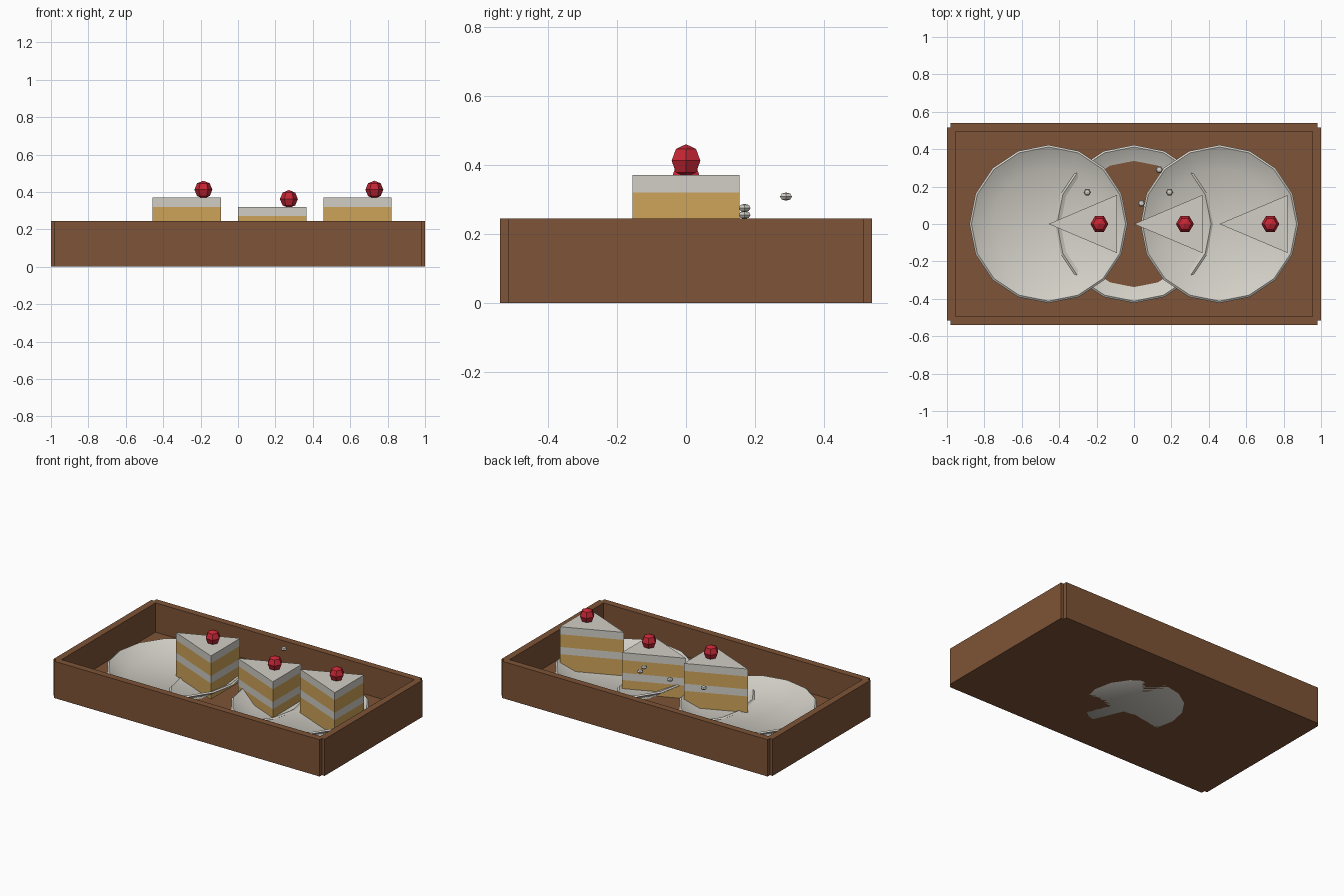
import bpy, bmesh, math
from mathutils import Matrix

if "Cube" in bpy.data.objects:
    bpy.data.objects.remove(bpy.data.objects["Cube"])


def material(name, rgb):
    m = bpy.data.materials.new(name)
    m.diffuse_color = (*rgb, 1)
    m.use_nodes = True
    m.node_tree.nodes["Principled BSDF"].inputs["Base Color"].default_value = m.diffuse_color
    return m


WOOD = material("brown_wood", (0.21, 0.088, 0.038))
CREAM = material("cream_white", (0.64, 0.62, 0.56))
SPONGE = material("golden_sponge", (0.62, 0.37, 0.10))
CHERRY = material("cherry_red", (0.56, 0.02, 0.035))


def finish(name, bm, mats):
    bmesh.ops.recalc_face_normals(bm, faces=bm.faces)
    me = bpy.data.meshes.new(name)
    bm.to_mesh(me)
    bm.free()
    for m in mats:
        me.materials.append(m)
    ob = bpy.data.objects.new(name, me)
    bpy.context.collection.objects.link(ob)
    return ob


def box(name, x0, x1, y0, y1, z0, z1):
    bm = bmesh.new()
    bmesh.ops.create_cube(bm, size=1)
    for v in bm.verts:
        v.co = ((x0 + x1) / 2 + v.co.x * (x1 - x0),
                (y0 + y1) / 2 + v.co.y * (y1 - y0),
                (z0 + z1) / 2 + v.co.z * (z1 - z0))
    return finish(name, bm, [WOOD])


def plate(name, x, z, sides=16):
    # Closed profile (radius, height) revolved into a shallow dish
    profile = [(0, 0), (0.30, 0), (0.4225, 0.083), (0.412, 0.09), (0.30, 0.03), (0, 0.03)]
    bm = bmesh.new()
    vs = [bm.verts.new((x + r, 0, z + h)) for r, h in profile]
    edges = [bm.edges.new(p) for p in zip(vs, vs[1:])]
    bmesh.ops.spin(bm, geom=vs + edges, cent=(x, 0, 0), axis=(0, 0, 1),
                   angle=math.tau, steps=sides, use_duplicate=False)
    bmesh.ops.remove_doubles(bm, verts=bm.verts, dist=1e-4)
    ob = finish(name, bm, [CREAM])
    bpy.context.view_layer.objects.active = ob
    ob.select_set(True)
    bpy.ops.object.shade_smooth_by_angle(angle=math.radians(35))
    ob.select_set(False)


def cake_slice(name, x, top):
    # Wedge cut into stacked sponge and cream layers
    levels = [top - 0.29, top - 0.183, top - 0.135, top - 0.05, top]
    outline = [(x, 0), (x + 0.365, -0.155), (x + 0.365, 0.155)]
    bm = bmesh.new()
    rings = [[bm.verts.new((px, py, z)) for px, py in outline] for z in levels]
    bm.faces.new(rings[0])
    for layer, (a, b) in enumerate(zip(rings, rings[1:])):
        for i in range(3):
            j = (i + 1) % 3
            f = bm.faces.new((a[i], a[j], b[j], b[i]))
            f.material_index = layer % 2
    bm.faces.new(rings[-1]).material_index = 1
    finish(name, bm, [SPONGE, CREAM])


def ball(name, loc, radius, squash, rings, mat):
    # Six-sided ball with a point towards the back
    bm = bmesh.new()
    mtx = (Matrix.Translation(loc) @ Matrix.Diagonal((1, 1, squash, 1))
           @ Matrix.Rotation(math.pi / 2, 4, 'Z'))
    bmesh.ops.create_uvsphere(bm, u_segments=6, v_segments=rings, radius=radius, matrix=mtx)
    finish(name, bm, [mat])


# Wooden tray: floor and four overlapping walls
box("tray_floor", -0.98, 0.98, -0.515, 0.515, 0, 0.05)
for side, s in (("right", 1), ("left", -1)):
    box("tray_wall_" + side, *sorted((s * 0.955, s * 1.0)), -0.515, 0.515, 0, 0.245)
for side, s in (("back", 1), ("front", -1)):
    box("tray_wall_" + side, -0.98, 0.98, *sorted((s * 0.495, s * 0.54)), 0, 0.245)

# Three servings; the middle one sits lower
for label, x, lift in (("left", -0.457, 0.05), ("middle", 0, 0), ("right", 0.457, 0.05)):
    plate("plate_" + label, x, lift)
    cake_slice("cake_slice_" + label, x, 0.32 + lift)
    ball("cherry_" + label, (x + 0.272, 0, 0.362 + lift), 0.048, 1, 4, CHERRY)

# Loose cream drops behind the slices
for i, loc in enumerate([(-0.25, 0.17, 0.255), (0.19, 0.17, 0.275),
                         (0.135, 0.29, 0.308), (0.04, 0.11, 0.21)]):
    ball(f"cream_drop_{i + 1}", loc, 0.02, 0.6, 4, CREAM)
